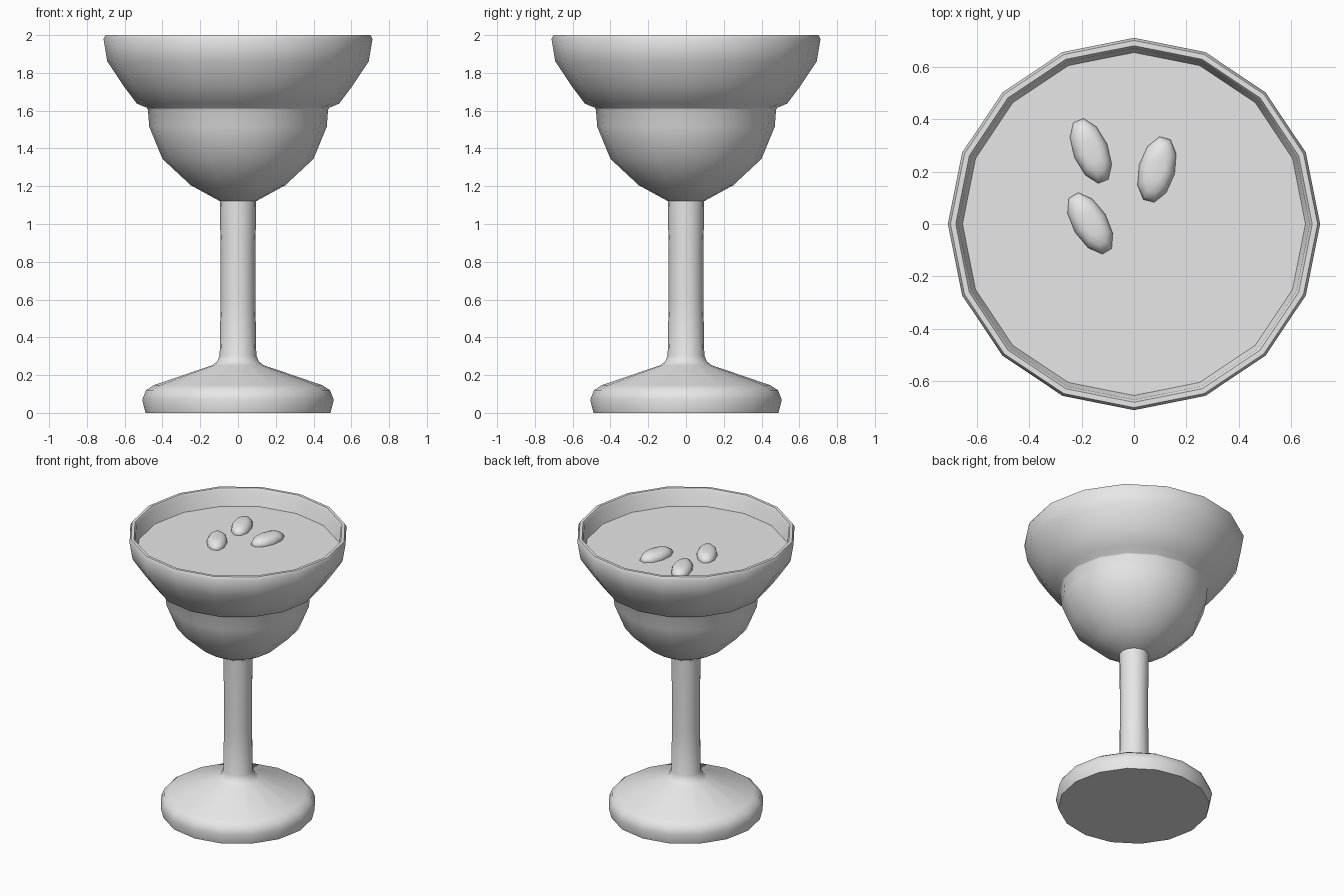
import bpy, bmesh, math
from mathutils import Vector

if "Cube" in bpy.data.objects:
    bpy.data.objects.remove(bpy.data.objects["Cube"])

grey = bpy.data.materials.new("light_grey")
grey.diffuse_color = (0.8, 0.8, 0.8, 1)
grey.use_nodes = True
grey.node_tree.nodes["Principled BSDF"].inputs["Base Color"].default_value = grey.diffuse_color
SIDES = 16
LIQUID_Z = 1.88


def finish(name, bm, angle):
    """Turn a bmesh into a named, smooth-shaded object."""
    bmesh.ops.recalc_face_normals(bm, faces=bm.faces[:])
    mesh = bpy.data.meshes.new(name)
    bm.to_mesh(mesh)
    bm.free()
    mesh.materials.append(grey)
    ob = bpy.data.objects.new(name, mesh)
    bpy.context.collection.objects.link(ob)
    bpy.ops.object.select_all(action='DESELECT')
    ob.select_set(True)
    bpy.context.view_layer.objects.active = ob
    bpy.ops.object.shade_smooth_by_angle(angle=math.radians(angle))
    return ob


def lathe(name, profile, angle=40):
    """Revolve (radius, height) points; both ends are capped."""
    bm = bmesh.new()
    rings = []
    for r, z in profile:
        rings.append([bm.verts.new((r * math.cos(math.tau * i / SIDES),
                                    r * math.sin(math.tau * i / SIDES), z))
                      for i in range(SIDES)])
    for a, b in zip(rings, rings[1:]):
        for i in range(SIDES):
            j = (i + 1) % SIDES
            bm.faces.new((a[i], a[j], b[j], b[i]))
    bm.faces.new(rings[0])
    bm.faces.new(rings[-1])
    return finish(name, bm, angle)


# Foot and stem in one turned piece
lathe("foot_and_stem", [
    (0.49, 0.0), (0.507, 0.07), (0.487, 0.12), (0.445, 0.147),
    (0.137, 0.252), (0.11, 0.272), (0.097, 0.305), (0.092, 0.6),
    (0.092, 0.85), (0.097, 1.15)], 50)

# Stepped bowl: lower cup, ledge, wide upper cup, rounded rim, inner wall
lathe("bowl", [
    (0.10, 1.123), (0.25, 1.205), (0.40, 1.345), (0.47, 1.515),
    (0.477, 1.605), (0.482, 1.615), (0.535, 1.637), (0.605, 1.73), (0.692, 1.86),
    (0.712, 1.98), (0.702, 2.0), (0.682, 2.0), (0.672, 1.985),
    (0.655, 1.87), (0.60, 1.78)], 50)

# Flat liquid surface inside the upper cup
lathe("liquid", [(0.64, LIQUID_Z - 0.03), (0.656, LIQUID_Z)], 30)


def bean(name, end_a, end_b, width):
    """Floating bean between two end points, with a shallow dent on top."""
    a, b = Vector(end_a), Vector(end_b)
    mid, axis = (a + b) / 2, (b - a)
    half = axis.length / 2
    turn = math.atan2(axis.y, axis.x)
    bm = bmesh.new()
    bmesh.ops.create_uvsphere(bm, u_segments=10, v_segments=8, radius=1)
    for v in bm.verts:
        x, y, z = v.co
        # fuller sides, flattened and dented crown
        dent = 0.22 * math.exp(-5 * (x * x + y * y)) if z > 0 else 0
        u, w = x * half, y * width / 2
        v.co = (mid.x + u * math.cos(turn) - w * math.sin(turn),
                mid.y + u * math.sin(turn) + w * math.cos(turn),
                LIQUID_Z + 0.003 + (z - dent) * 0.055)
    return finish(name, bm, 60)


bean("bean_back", (-0.215, 0.402), (-0.115, 0.157), 0.135)
bean("bean_right", (0.12, 0.335), (0.055, 0.082), 0.14)
bean("bean_front", (-0.235, 0.115), (-0.10, -0.11), 0.135)
